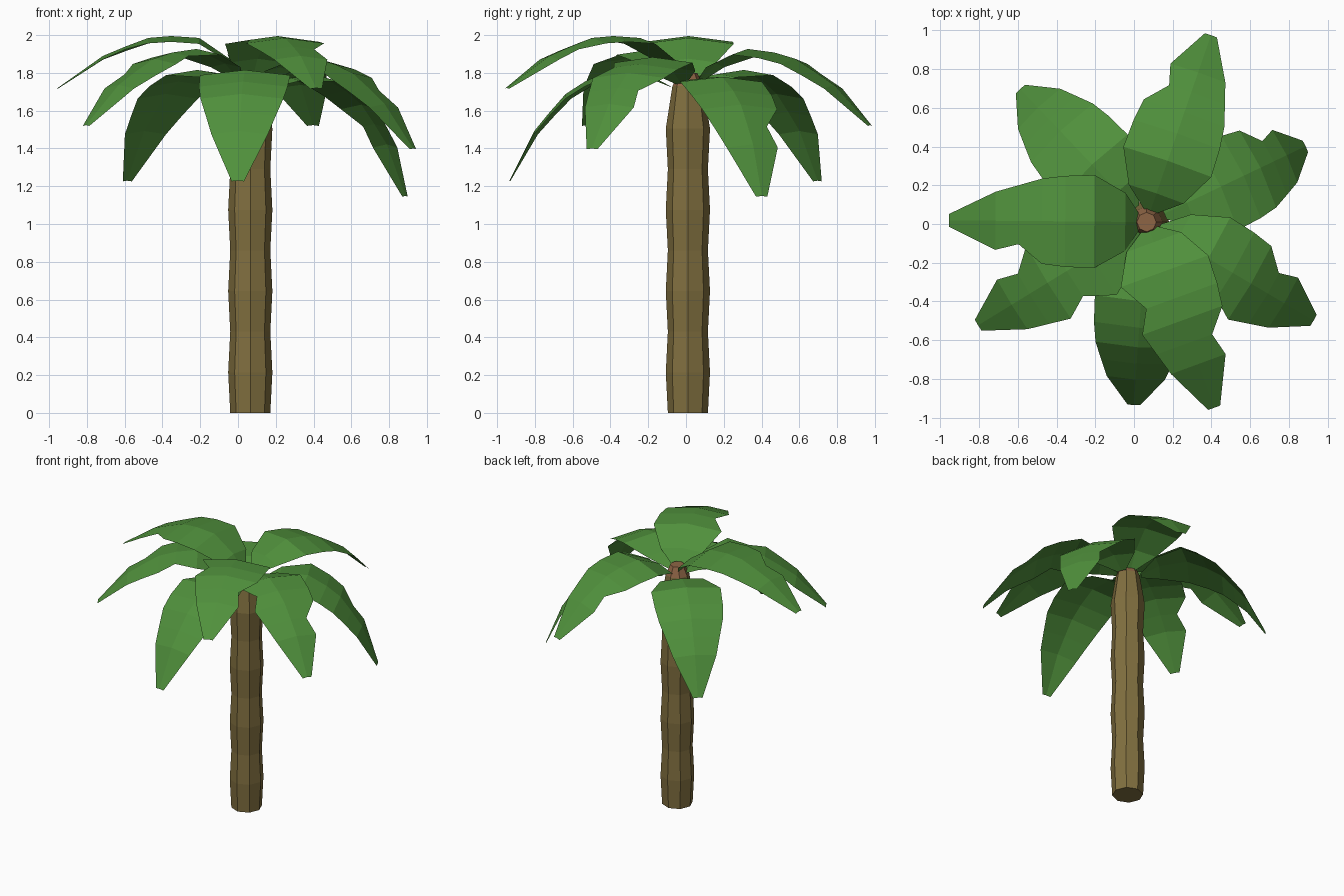
import bpy
import bmesh
from math import radians, pi
from mathutils import Matrix, Vector

default_cube = bpy.data.objects.get("Cube")
if default_cube:
    bpy.data.objects.remove(default_cube, do_unlink=True)


def make_material(name, colour):
    material = bpy.data.materials.new(name)
    material.use_nodes = True
    material.diffuse_color = (*colour, 1)
    material.node_tree.nodes["Principled BSDF"].inputs["Base Color"].default_value = (*colour, 1)
    return material


leaf_green = make_material("leaf green", (0.08, 0.28, 0.045))
bark_brown = make_material("bark brown", (0.22, 0.16, 0.05))
crown_brown = make_material("crown brown", (0.27, 0.13, 0.06))

TRUNK_CENTRE = Vector((0.065, 0.01, 0))
PIVOT = TRUNK_CENTRE + Vector((0, 0, 1.62))
SIDES = 8


def add_object(name, bm, *materials):
    mesh = bpy.data.meshes.new(name)
    bm.to_mesh(mesh)
    bm.free()
    for material in materials:
        mesh.materials.append(material)
    part = bpy.data.objects.new(name, mesh)
    bpy.context.collection.objects.link(part)
    return part


# Trunk: eight-sided rings that swell and narrow, closing in a small crown
def build_trunk():
    rings = [(0.215 * i, 0.117 if i % 2 else 0.106) for i in range(8)]
    rings += [(1.73, 0.082), (1.8, 0.05)]
    bm = bmesh.new()
    loops = []
    for height, radius in rings:
        loop = []
        for side in range(SIDES):
            spoke = Matrix.Rotation(2 * pi * side / SIDES, 3, "Z") @ Vector((radius, 0, height))
            loop.append(bm.verts.new(TRUNK_CENTRE + spoke))
        loops.append(loop)
    for lower, upper in zip(loops, loops[1:]):
        for i in range(SIDES):
            j = (i + 1) % SIDES
            bm.faces.new((lower[i], lower[j], upper[j], upper[i]))
    bm.faces.new(loops[0][::-1])
    bm.faces.new(loops[-1])
    # The crown above the last bark ring has its own brown
    for face in bm.faces:
        face.material_index = int(face.calc_center_median().z > 1.74)
    add_object("trunk", bm, bark_brown, crown_brown)


# Leaf outline: reach, rise above the pivot, half width
STATIONS = [
    (0.03, 0.14, 0.03),
    (0.11, 0.255, 0.15),
    (0.27, 0.365, 0.24),
    (0.42, 0.375, 0.235),
    (0.54, 0.365, 0.22),
    (0.66, 0.32, 0.185),
    (0.78, 0.27, 0.15),
    (1.02, 0.1, 0.033),
]
OUTER_NOTCH = {5: 0.12}
INNER_NOTCH = {3: 0.155}
DROOP = 0.13


# Frond: one folded sheet, pitched down and turned around the trunk
def build_frond(name, turn, pitch, left_notch, right_notch):
    pose = (Matrix.Translation(PIVOT) @ Matrix.Rotation(radians(turn), 4, "Z")
            @ Matrix.Rotation(radians(pitch), 4, "Y"))
    bm = bmesh.new()
    rows = []
    for i, (reach, rise, width) in enumerate(STATIONS):
        left = left_notch.get(i, width)
        right = right_notch.get(i, width)
        row = [(reach, left, rise - DROOP * left),
               (reach, 0, rise),
               (reach, -right, rise - DROOP * right)]
        rows.append([bm.verts.new(pose @ Vector(p)) for p in row])
    for a, b in zip(rows, rows[1:]):
        for i in range(2):
            bm.faces.new((a[i], a[i + 1], b[i + 1], b[i]))
    add_object(name, bm, leaf_green)


build_trunk()

# Name, turn, pitch, notches on the left and right edges
WHOLE = {}
build_frond("right_frond", 179.5, 0, OUTER_NOTCH, WHOLE)
build_frond("front_left_high_frond", 290, 0, OUTER_NOTCH, INNER_NOTCH)
build_frond("back_frond", 71, 11, OUTER_NOTCH, WHOLE)
build_frond("front_right_frond", 211.5, 11, INNER_NOTCH, OUTER_NOTCH)
build_frond("front_left_frond", 329.5, 18, OUTER_NOTCH, INNER_NOTCH)
build_frond("front_frond", 266, 28, WHOLE, WHOLE)
build_frond("back_right_frond", 133.5, 28, WHOLE, WHOLE)
build_frond("back_left_frond", 25.5, 33, OUTER_NOTCH, WHOLE)
